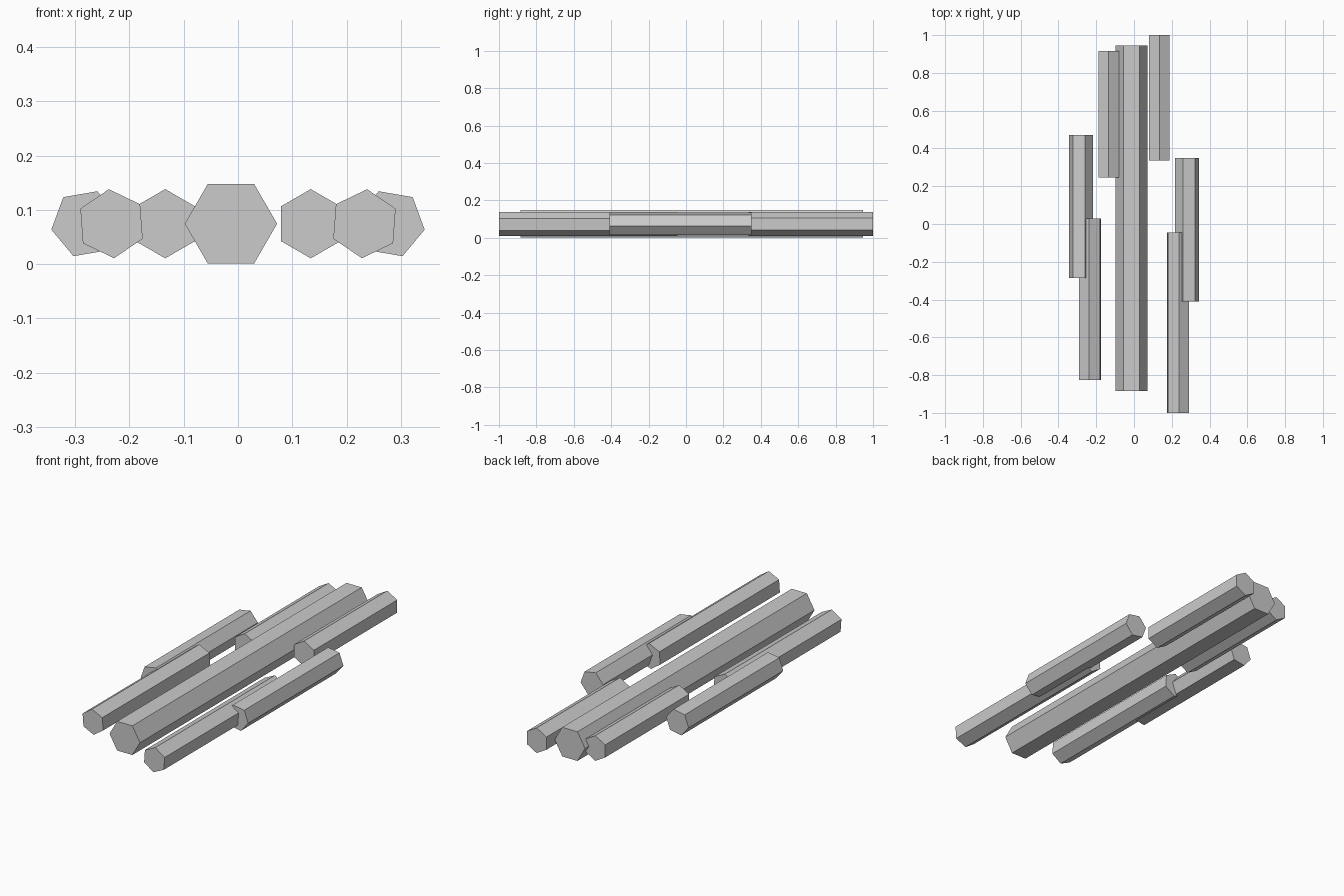
import bpy
import bmesh
from math import radians
from mathutils import Matrix

default = bpy.data.objects.get("Cube")
if default:
    bpy.data.objects.remove(default, do_unlink=True)

# Single plain grey
grey = bpy.data.materials.new("light_grey")
grey.use_nodes = True
colour = (0.6, 0.6, 0.6, 1.0)
grey.diffuse_color = colour
grey.node_tree.nodes["Principled BSDF"].inputs["Base Color"].default_value = colour

AXIS_Z = 0.0745


def hex_bar(name, x, radius, turn, y_front, y_back):
    """Hexagonal bar lying along y; turn is the angle of one corner from +x."""
    bm = bmesh.new()
    bmesh.ops.create_cone(bm, cap_ends=True, segments=6, radius1=radius,
                          radius2=radius, depth=y_back - y_front)
    # Put a corner on +x, lay the bar down, then turn it about its own axis
    corner = max(bm.verts, key=lambda v: v.co.x).co
    start = Matrix.Rotation(-corner.xy.to_3d().to_2d().angle_signed((1, 0)), 4, "Z")
    if abs((start @ corner).y) > 1e-4:
        start.invert()
    lay = Matrix.Rotation(radians(90), 4, "X")
    spin = Matrix.Rotation(radians(-turn), 4, "Y")
    place = Matrix.Translation((x, (y_front + y_back) / 2, AXIS_Z))
    bm.transform(place @ spin @ lay @ start)
    mesh = bpy.data.meshes.new(name)
    bm.to_mesh(mesh)
    bm.free()
    mesh.materials.append(grey)
    obj = bpy.data.objects.new(name, mesh)
    bpy.context.collection.objects.link(obj)
    return obj


# Thick bar in the middle
hex_bar("centre_bar", -0.013, 0.085, 0, -0.885, 0.945)

# Thin bars in staggered pairs: name, x, corner turn, left span, right span
pairs = [
    ("back_bar", 0.134, 30, (0.335, 1.0), (0.245, 0.915)),
    ("front_bar", 0.233, 25.7, (-1.0, -0.045), (-0.825, 0.03)),
    ("outer_bar", 0.281, -9.8, (-0.41, 0.35), (-0.285, 0.47)),
]
for name, x, turn, left, right in pairs:
    hex_bar("left_" + name, x, 0.0637, turn, *left)
    hex_bar("right_" + name, -x, 0.0637, -turn, *right)
